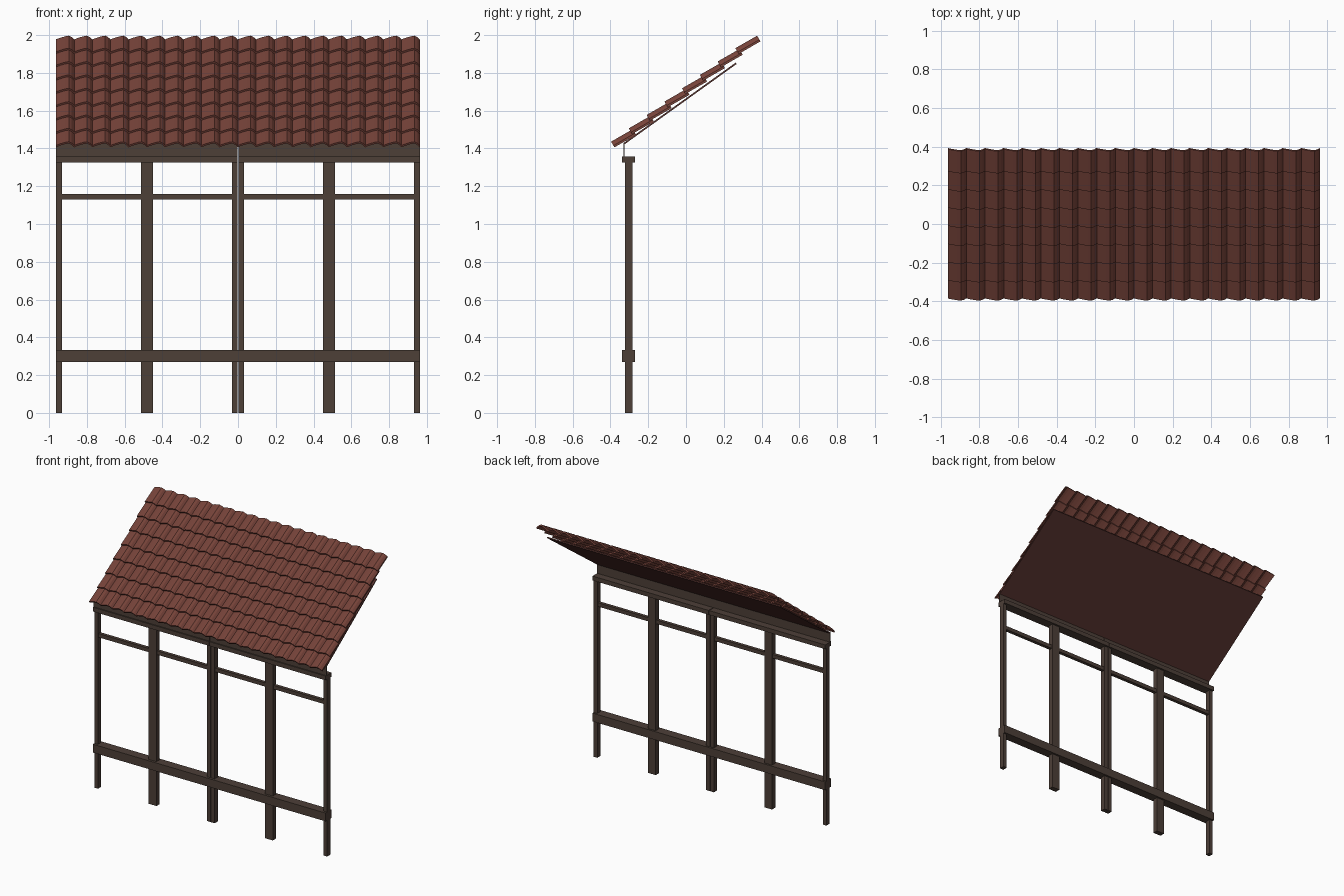
import bpy, bmesh
from mathutils import Vector

if "Cube" in bpy.data.objects:
    bpy.data.objects.remove(bpy.data.objects["Cube"])


def material(name, rgb):
    m = bpy.data.materials.new(name)
    m.diffuse_color = (*rgb, 1)
    m.use_nodes = True
    m.node_tree.nodes["Principled BSDF"].inputs["Base Color"].default_value = m.diffuse_color
    return m


WOOD = material("dark_wood", (0.074, 0.05, 0.039))
TILE = material("clay_tile", (0.19, 0.058, 0.043))
LINING = material("roof_lining", (0.10, 0.035, 0.03))


def mesh_object(name, bm, mat):
    bmesh.ops.recalc_face_normals(bm, faces=bm.faces)
    me = bpy.data.meshes.new(name)
    bm.to_mesh(me)
    bm.free()
    me.materials.append(mat)
    ob = bpy.data.objects.new(name, me)
    bpy.context.collection.objects.link(ob)
    return ob


def extrude_loop(name, points, offset, mat):
    """Closed outline swept along a straight offset."""
    bm = bmesh.new()
    a = [bm.verts.new(p) for p in points]
    b = [bm.verts.new(Vector(p) + offset) for p in points]
    n = len(a)
    bm.faces.new(a)
    bm.faces.new(b)
    for i in range(n):
        j = (i + 1) % n
        bm.faces.new((a[i], a[j], b[j], b[i]))
    return mesh_object(name, bm, mat)


def box(name, x0, x1, y0, y1, z0, z1, mat=WOOD):
    pts = [(x0, y0, z0), (x1, y0, z0), (x1, y1, z0), (x0, y1, z0)]
    return extrude_loop(name, pts, Vector((0, 0, z1 - z0)), mat)


W = 0.963        # half width
GAP = 0.002      # half the seam between the two bays
POST = 0.03
MID = 0.4815

# Two mirrored bays
for s, side in ((-1, "left"), (1, "right")):
    def part(name, xa, xb, *yz):
        lo, hi = sorted((s * xa, s * xb))
        box(f"{side}_{name}", lo, hi, *yz)

    part("inner_post", GAP, GAP + POST, -0.322, -0.284, 0, 1.325)
    part("middle_post", MID - 0.032, MID + 0.032, -0.322, -0.284, 0, 1.325)
    part("outer_post", W - POST, W, -0.322, -0.284, 0, 1.325)
    part("top_beam", GAP, W, -0.34, -0.27, 1.325, 1.357)
    part("fascia", GAP, W, -0.332, -0.325, 1.357, 1.43)
    part("upper_rail", GAP + POST, W - POST, -0.315, -0.29, 1.13, 1.158)
    part("lower_beam_outer", MID, W, -0.34, -0.27, 0.27, 0.332)
    part("lower_beam_inner", 0, MID, -0.34, -0.27, 0.27, 0.332)

# Thin sloping lining under the tiles
extrude_loop("roof_lining",
             [(-W, -0.325, 1.422), (-W, 0.268, 1.847), (-W, 0.264, 1.855), (-W, -0.329, 1.430)],
             Vector((2 * W, 0, 0)), LINING)

# One curved clay tile, repeated over columns and rows
COLS, ROWS = 20, 8
pitch = 2 * W / COLS
normal = Vector((0, -0.5, 0.866))
origin = Vector((-W, -0.378, 1.404))
profile = [(0, 0.004), (0.25, 0.014), (0.5, 0.022), (0.7, 0.026), (0.86, 0.017), (1, 0.002)]
thick = 0.011
outline = [(t, h + thick) for t, h in profile] + [(t, h) for t, h in reversed(profile)]
points = [origin + Vector((t * pitch, 0, 0)) + normal * h for t, h in outline]
tile = extrude_loop("roof_tiles", points, Vector((0, 0.115, 0.066)), TILE)
for name, count, off in (("columns", COLS, (pitch, 0, 0)), ("rows", ROWS, (0, 0.094, 0.0707))):
    a = tile.modifiers.new(name, "ARRAY")
    a.count = count
    a.use_relative_offset = False
    a.use_constant_offset = True
    a.constant_offset_displace = off
